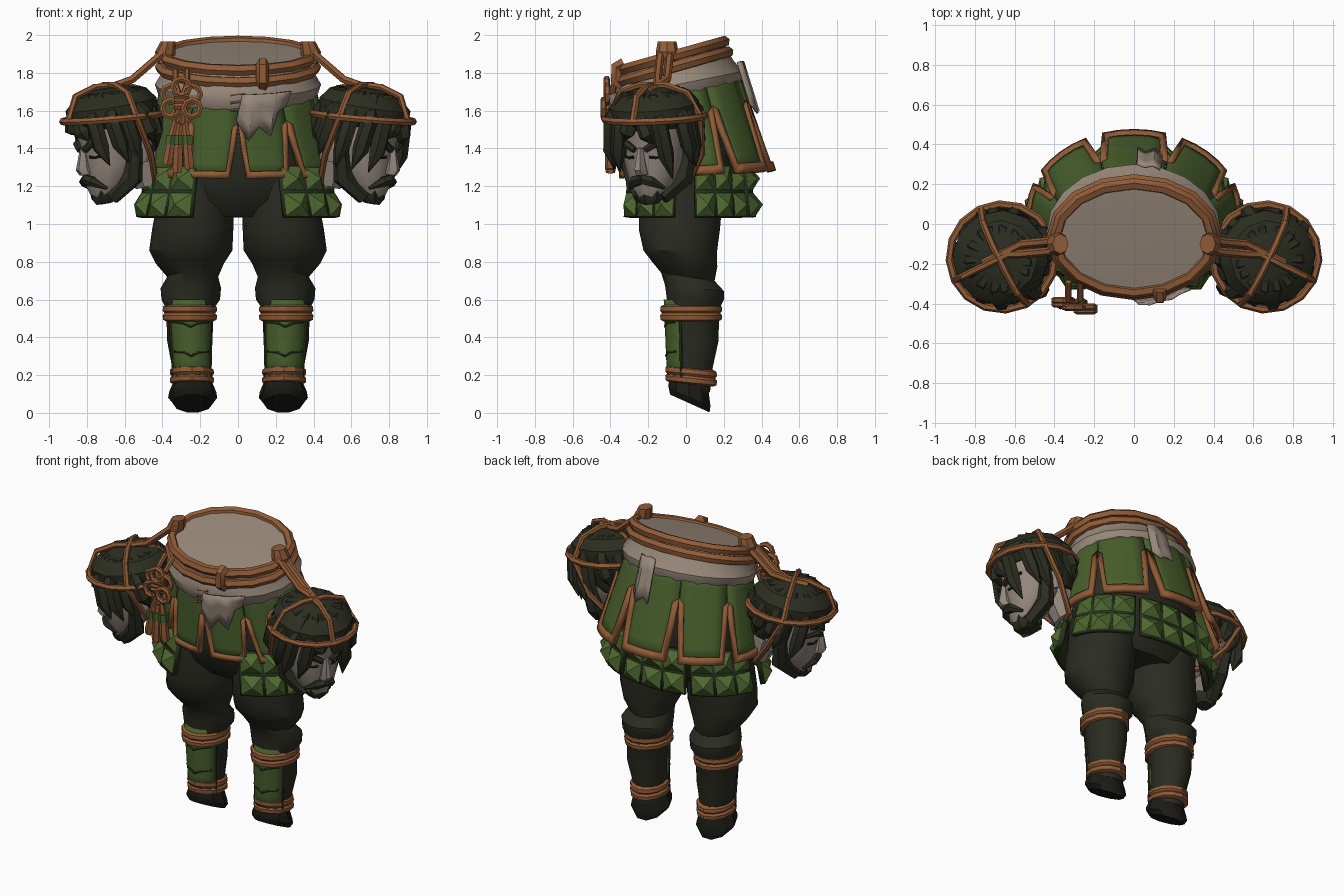
import bpy, bmesh, math, random
from math import sin, cos, pi, tau, radians
from mathutils import Vector, Matrix

random.seed(4)
cube = bpy.data.objects.get("Cube")
if cube:
    bpy.data.objects.remove(cube)
made = []


def material(name, *rgb):
    col = [(c / 255 / 12.92 if c < 11 else ((c / 255 + .055) / 1.055) ** 2.4) for c in rgb] + [1]
    m = bpy.data.materials.new(name)
    m.use_nodes = True
    m.diffuse_color = col
    node = m.node_tree.nodes["Principled BSDF"]
    node.inputs["Base Color"].default_value = col
    node.inputs["Roughness"].default_value = .9
    return m


GREEN = material("armour green", 72, 95, 44)
STUD = material("stud green", 78, 104, 48)
LEATHER = material("leather orange", 144, 91, 54)
PANTS = material("trouser dark olive", 42, 43, 33)
HAIR = material("hair dark", 44, 46, 33)
CLOTH = material("pale cloth", 152, 137, 122)
SKIN = material("pale skin", 148, 135, 126)
BOOT = material("boot black", 27, 28, 22)
EDGE = material("plate dark green", 40, 52, 27)


def mesh(name, verts, faces, mat, thick=0):
    me = bpy.data.meshes.new(name)
    me.from_pydata([tuple(v) for v in verts], [], faces)
    bm = bmesh.new()
    bm.from_mesh(me)
    bmesh.ops.recalc_face_normals(bm, faces=bm.faces)
    bm.to_mesh(me)
    bm.free()
    me.materials.append(mat)
    ob = bpy.data.objects.new(name, me)
    bpy.context.collection.objects.link(ob)
    made.append(ob)
    if thick:
        mod = ob.modifiers.new("thickness", 'SOLIDIFY')
        mod.thickness, mod.offset = thick, 0


def loft(name, rings, mat, n=12, f=Vector):
    """Closed body through elliptical rings: z, cx, cy, rx, ry, slope."""
    verts = []
    for z, cx, cy, rx, ry, slope in rings:
        for i in range(n):
            a = tau * i / n
            verts.append(f((cx + rx * cos(a), cy + ry * sin(a), z + slope * ry * sin(a))))
    faces = [(k * n + i, k * n + (i + 1) % n, (k + 1) * n + (i + 1) % n, (k + 1) * n + i)
             for k in range(len(rings) - 1) for i in range(n)]
    last = (len(rings) - 1) * n
    faces += [tuple(range(n)), tuple(range(last, last + n))]
    mesh(name, verts, faces, mat)


def sheet(name, f, nu, nv, mat, thick):
    verts = [f(i / nu, j / nv) for j in range(nv + 1) for i in range(nu + 1)]
    w = nu + 1
    faces = [(j * w + i, j * w + i + 1, (j + 1) * w + i + 1, (j + 1) * w + i)
             for j in range(nv) for i in range(nu)]
    mesh(name, verts, faces, mat, thick)


def tube(name, paths, r, mat, cyclic=False, taper=None):
    cu = bpy.data.curves.new(name, 'CURVE')
    cu.dimensions, cu.bevel_depth, cu.bevel_resolution = '3D', r, 1
    cu.use_fill_caps = True
    for pts in paths:
        sp = cu.splines.new('POLY')
        sp.points.add(len(pts) - 1)
        sp.use_cyclic_u = cyclic
        for i, p in enumerate(pts):
            sp.points[i].co = (*p, 1)
            sp.points[i].radius = taper[i] if taper else 1
    cu.materials.append(mat)
    ob = bpy.data.objects.new(name, cu)
    bpy.context.collection.objects.link(ob)
    bpy.ops.object.select_all(action='DESELECT')
    ob.select_set(True)
    bpy.context.view_layer.objects.active = ob
    bpy.ops.object.convert(target='MESH')
    made.append(bpy.context.view_layer.objects.active)


def ring(z, cx, cy, rx, ry, slope=0, n=16):
    return [(cx + rx * cos(tau * i / n), cy + ry * sin(tau * i / n),
             z + slope * ry * sin(tau * i / n)) for i in range(n)]


# hips, waist cloth and rope belt
loft("hips", [(1.72, 0, -.03, .36, .27, .2), (1.4, 0, 0, .43, .31, 0), (1.25, 0, -.01, .43, .29, 0),
              (1.12, 0, -.01, .41, .24, 0), (1.04, 0, .0, .33, .18, 0)], PANTS, 16)
loft("waist_cloth", [(1.62, 0, -.03, .37, .29, .2), (1.68, 0, -.03, .42, .33, .22),
                     (1.74, 0, -.04, .44, .34, .2), (1.79, 0, -.06, .41, .31, .25),
                     (1.85, 0, -.07, .4, .285, .27), (1.9, 0, -.07, .39, .27, .27),
                     (1.905, 0, -.07, .2, .14, .27)], CLOTH, 20)
tube("belt_ropes", [ring(1.89, 0, -.07, .395, .272, .28), ring(1.83, 0, -.065, .41, .287, .28)],
     .031, LEATHER, True)
tube("belt_keeper", [[(.13, -.33, 1.85), (.13, -.37, 1.83), (.13, -.37, 1.76), (.13, -.33, 1.73)]],
     .034, LEATHER)


# flared skirt split by notches, each panel with a flat leather trim
def skirt(deg, t, out=0):
    a = radians(deg)
    top, low = 1.74 + .08 * sin(a), 1.27 + .02 * sin(a)
    return Vector(((.4 + .12 * t + out) * cos(a), -.04 + .1 * t + (.31 + .085 * t + out) * sin(a),
                   top + (low - top) * t))


notches = [-90, -55, -18, 25, 68, 112, 155, 198, 235, 270]
for k, (a, b) in enumerate(zip(notches, notches[1:])):
    def panel(u, t, out=0):
        w = .4 + 4.4 * max(0, (t - .35) / .65)
        return skirt(a + w + (b - a - 2 * w) * u, t, out)
    sheet(f"skirt_panel_{k}", panel, 4, 6, GREEN, .014)
    rails = []
    for inset, low, high in ((-.01, 1.02, .31), (.1, .93, .36)):
        rail = [panel(inset, t, .004) for t in (high, .6, low)]
        rail += [panel(u / 4, low, .004) for u in (1, 2, 3)]
        rails.append(rail + [panel(1 - inset, t, .004) for t in (low, .6, high)])
    last = len(rails[0]) - 1
    sheet(f"skirt_trim_{k}", lambda u, v: rails[0][round(u * last)].lerp(rails[1][round(u * last)], v),
          last, 1, LEATHER, .032)
tube("front_laces", [[(-.04, -.37, z), (.04, -.37, z + .01)] for z in (1.6, 1.64, 1.68)],
     .008, LEATHER)


# five studded plates hanging under the skirt
def plate(deg, t, out=0):
    a = radians(deg)
    return Vector(((.47 + .06 * t + out) * cos(a), (.325 + .03 * t + out) * sin(a), 1.31 - .275 * t))


for where, a, b in (("left_front", -63, -10), ("left_side", 8, 61), ("back", 65, 115),
                    ("right_side", 119, 172), ("right_front", 190, 243)):
    sheet(f"{where}_plate", lambda u, t: plate(a + (b - a) * u, t), 6, 2, EDGE, .03)
    verts, faces, step = [], [], (b - a) / 3
    for i in range(3):
        for j in range(2):
            n = len(verts)
            u0, u1 = a + (i + .06) * step, a + (i + .94) * step
            t0, t1 = (j + .06) / 2, (j + .94) / 2
            verts += [plate(u, t, .018) for u, t in ((u0, t0), (u1, t0), (u1, t1), (u0, t1))]
            verts.append(plate((u0 + u1) / 2, (t0 + t1) / 2, .06))
            faces += [(n + q, n + (q + 1) % 4, n + 4) for q in range(4)]
            faces.append((n, n + 1, n + 2, n + 3))
    mesh(f"{where}_studs", verts, faces, STUD)

# legs, shin guards, straps and boots
for side, s in (("left", 1), ("right", -1)):
    loft(f"{side}_trouser_leg",
         [(1.28, s * .22, -.01, .2, .25, 0), (1.08, s * .23, -.03, .205, .225, 0),
          (.97, s * .24, -.035, .215, .22, 0), (.86, s * .25, -.03, .22, .2, 0),
          (.79, s * .255, -.01, .18, .18, -.1), (.72, s * .24, .01, .135, .145, -.15),
          (.66, s * .25, .045, .16, .16, -.1), (.6, s * .25, .05, .155, .155, 0),
          (.55, s * .255, .035, .125, .145, 0), (.38, s * .255, .045, .12, .13, 0),
          (.22, s * .245, .03, .1, .11, 0), (.13, s * .24, .02, .1, .11, -.2)], PANTS, 14)
    loft(f"{side}_boot",
         [(.17, s * .24, .015, .1, .105, -.2), (.11, s * .24, .015, .125, .115, -.3),
          (.08, s * .24, .02, .13, .115, -.4), (.05, s * .24, .02, .105, .11, -.45)], BOOT, 10)

    def guard(u, v, out=0):
        a = radians(-158 + 136 * u)
        r = .118 - .018 * v + out
        return Vector((s * (.255 - .012 * v) + r * cos(a), .03 + (r + .022) * sin(a), .6 - .43 * v))
    sheet(f"{side}_shin_guard", guard, 6, 4, GREEN, .016)
    ridges = [[guard(u, v + d, .006) for u, d in ((.12, 0), (.35, .01), (.5, .05), (.65, .01), (.88, 0))]
              for v in (.28, .64)]
    ridges += [[guard(u, v, .006) for v in (0, .5, 1)] for u in (.02, .98)]
    tube(f"{side}_guard_ridges", ridges, .008, EDGE)
    # broad double straps with a pinched middle
    for where, z, x, r, k in (("knee", .528, .255, .122, 0), ("ankle", .195, .244, .095, -.1)):
        loft(f"{side}_{where}_strap", [(z + h, s * x, .027, r + g, r + g + .02, k) for h, g in
                                       ((.045, 0), (.035, .02), (.012, .022), (0, .012), (-.012, .022),
                                        (-.035, .02), (-.045, 0))], LEATHER, 12)


# hanging heads, built facing -y, bowed forward and turned outwards
def build_head(side, s):
    turn = Matrix.Rotation(radians(64), 3, 'Z') @ Matrix.Rotation(radians(10), 3, 'X')

    def place(p):
        q = turn @ Vector(p)
        return Vector((s * (.65 + q.x), q.y - .16, q.z + 1.435))

    def strands(name, paths, r, mat, cyclic=False, taper=None):
        tube(f"{side}_{name}", [[place(p) for p in path] for path in paths], r, mat, cyclic, taper)

    def body(name, rings, mat, n=12):
        loft(f"{side}_{name}", rings, mat, n, place)

    body("head", [(-.27, 0, -.11, .07, .07, 0), (-.21, 0, -.08, .12, .115, 0), (-.1, 0, -.025, .16, .17, 0),
                  (0, 0, -.01, .175, .185, 0), (.14, 0, 0, .185, .2, 0)], SKIN)
    body("neck", [(-.25, 0, .14, .09, .06, .3), (-.12, 0, .13, .11, .1, 0), (.02, 0, .09, .12, .1, 0)], SKIN, 8)
    body("nose", [(-.14, 0, -.195, .035, .04, 0), (-.11, 0, -.205, .034, .048, 0),
                  (.0, 0, -.19, .014, .02, 0)], SKIN, 6)
    for e in (-1, 1):
        body(f"ear_{'a' if e > 0 else 'b'}", [(-.12, e * .175, .07, .012, .02, 0), (-.03, e * .195, .08, .02, .04, 0),
                                             (.02, e * .19, .08, .015, .03, 0)], SKIN, 6)
    # face hair
    strands("brows", [[(e * .03, -.2, -.01), (e * .08, -.185, .02), (e * .15, -.12, .005)] for e in (-1, 1)],
            .022, HAIR, taper=[.8, 1, .4])
    strands("closed_eyes", [[(e * .045, -.183, -.05), (e * .075, -.17, -.056), (e * .115, -.14, -.05)]
                            for e in (-1, 1)], .009, BOOT)
    strands("moustache", [[(0, -.205, -.165), (e * .05, -.19, -.18), (e * .1, -.14, -.225)] for e in (-1, 1)],
            .03, HAIR, taper=[.9, 1, .3])
    body("beard", [(-.31, 0, -.12, .045, .045, 0), (-.28, 0, -.11, .08, .075, 0), (-.235, 0, -.1, .095, .085, 0)],
         HAIR, 8)
    strands("sideburns", [[(e * .185, .01, .1), (e * .18, .02, -.05), (e * .145, .0, -.19), (e * .06, -.1, -.28)]
                          for e in (-1, 1)], .055, HAIR, taper=[1, .8, 1, .8])
    # scalp and loose clumps, parted over the forehead
    body("hair_cap", [(.09, 0, .02, .215, .215, 0), (.13, 0, .01, .24, .245, 0), (.2, 0, .01, .24, .245, 0),
                      (.26, 0, .02, .19, .19, 0), (.29, 0, .02, .08, .08, 0)], HAIR, 12)
    body("hair_back", [(-.08, 0, .12, .13, .1, 0), (-.02, 0, .08, .18, .16, 0), (.12, 0, .05, .2, .18, 0)], HAIR)
    clumps = []
    for i in range(15):
        a = -pi / 2 + tau * (i + .5) / 15 + random.uniform(-.1, .1)
        face = -sin(a)
        tip = .05 if face > .85 else -.14 if face > .05 else -.06
        tip += random.uniform(-.04, .04)
        r = .235 + random.uniform(-.02, .015)
        sweep = .25 if cos(a) > 0 else -.25
        clumps.append([(q * cos(a + d * sweep), q * sin(a + d * sweep) + .01, z) for q, d, z in
                       ((.03, -1, .265), (.15, -.5, .25), (r - .01, 0, .14), (r, .4, tip * .6 + .06),
                        (r - .01, .9, tip))])
    strands("hair_clumps", clumps, .055, HAIR, taper=[.4, .6, .8, .8, .05])
    # rope cradle
    strands("head_band", [ring(.13, 0, .01, .265, .267, -.08)], .02, LEATHER, True)
    arc = [(r * .265, z) for r, z in ((-1, .13), (-.75, .26), (-.3, .3), (.3, .3), (.75, .26), (1, .13))]
    strands("head_ropes", [[(x, .02, z) for x, z in arc], [(0, y + .01, z - .08 * y) for y, z in arc],
                           [(-.265, .02, .13), (-.22, .09, -.08), (-.1, .15, -.25), (.1, .15, -.25),
                            (.22, .09, -.08), (.265, .02, .13)]], .018, LEATHER)
    tube(f"{side}_hanging_ropes",
         [[(s * .37, y, 1.93), (s * .45, y - .01, 1.86), (s * .56, y - .02, 1.765), (s * .66, -.15, 1.73)]
          for y in (-.08, -.13)] + [[(s * .66, -.15, 1.73), (s * .76, -.2, 1.71)]], .022, LEATHER)
    loft(f"{side}_rope_knot", [(1.85, s * .385, -.1, .04, .05, 0), (1.91, s * .385, -.1, .055, .06, 0),
                               (1.965, s * .37, -.1, .04, .05, 0)], LEATHER, 8)


build_head("left", 1)
build_head("right", -1)

# decorative knot and tassels on the belt
kx, ky, kz = -.3, -.4, 1.65
loops = []
for i in range(6):
    a = tau * i / 6 + pi / 6
    cx, cz = kx + .065 * cos(a), kz + .075 * sin(a)
    loops.append([(cx + .045 * cos(q * tau / 8), ky - .02 * (i % 2) + .3 * (kx - cx),
                   cz + .045 * sin(q * tau / 8)) for q in range(8)])
tube("knot_loops", loops, .017, LEATHER, True)
tube("knot_centre", [[(kx - .04, ky - .015, kz + d), (kx + .04, ky - .015, kz + d)] for d in (-.025, 0, .025)],
     .022, LEATHER)
tube("knot_cords", [[(kx + d, -.29, 1.81), (kx + d, ky + .02, 1.74), (kx, ky, kz)] for d in (-.03, .03)],
     .016, LEATHER)
ends = [(-.07, 1.31), (-.02, 1.27), (.04, 1.29)]
tube("tassels", [[(kx + d * .3, ky, 1.58), (kx + d * .7, ky, 1.47), (kx + d, ky, z + .03), (kx + d * 1.1, ky, z)]
                 for d, z in ends], .03, LEATHER, taper=[.5, .7, 1, .8])
tube("tassel_wraps", [[(kx + d * .75, ky, 1.47), (kx + d * .82, ky, 1.42)] for d, z in ends], .032, GREEN)

# torn cloth ends, front and back
drop = [.3, .55, .38, .5, .22, .15]
sheet("front_torn_cloth", lambda u, v: skirt(-87 + 36 * u - 4 * v, -.06 + v * drop[round(u * 5)] * 1.1,
                                             .05 - .025 * v + .008 * (round(u * 5) % 2)), 5, 3, CLOTH, .012)
sheet("back_torn_cloth", lambda u, v: skirt(72 + 16 * u, -.08 + v * (.3 + drop[round(u * 3)] * .4),
                                            .035 - .01 * v + .012 * (round(u * 3) % 2)), 3, 3, CLOTH, .012)

# shading
bpy.ops.object.select_all(action='DESELECT')
for ob in made:
    ob.select_set(True)
bpy.context.view_layer.objects.active = made[0]
bpy.ops.object.shade_smooth_by_angle(angle=radians(32))
